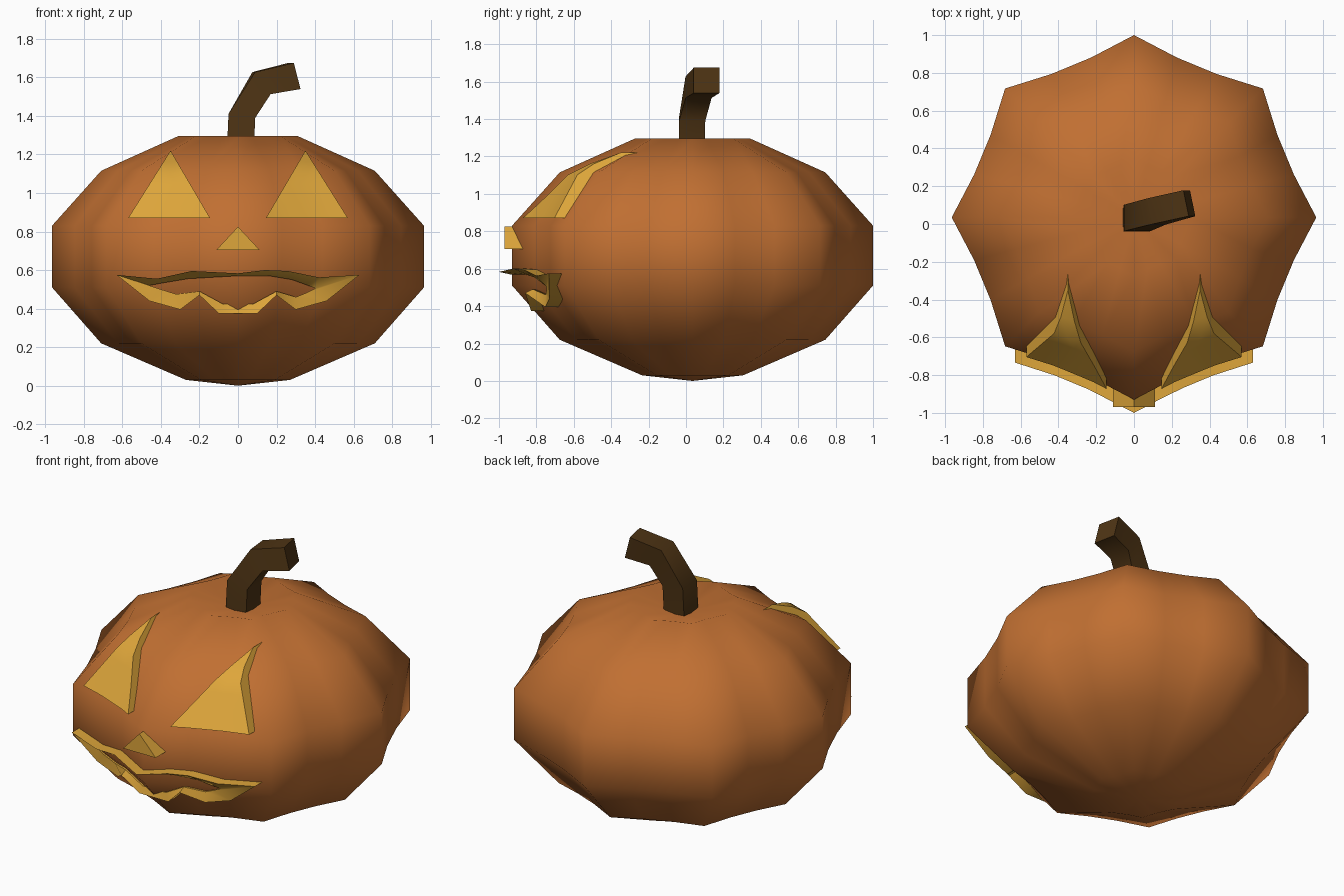
import bpy, bmesh, math
from mathutils import Vector
from mathutils.bvhtree import BVHTree

if "Cube" in bpy.data.objects:
    bpy.data.objects.remove(bpy.data.objects["Cube"])


def material(name, rgb):
    m = bpy.data.materials.new(name)
    m.diffuse_color = (*rgb, 1)
    m.use_nodes = True
    m.node_tree.nodes["Principled BSDF"].inputs["Base Color"].default_value = m.diffuse_color
    return m


ORANGE = material("pumpkin orange", (0.53, 0.16, 0.032))
YELLOW = material("glowing yellow", (0.73, 0.38, 0.043))
BROWN = material("stem brown", (0.076, 0.034, 0.007))


def add_object(name, bm, mat, angle):
    bmesh.ops.recalc_face_normals(bm, faces=bm.faces)
    me = bpy.data.meshes.new(name)
    bm.to_mesh(me)
    me.materials.append(mat)
    ob = bpy.data.objects.new(name, me)
    bpy.context.collection.objects.link(ob)
    bpy.ops.object.select_all(action='DESELECT')
    ob.select_set(True)
    bpy.context.view_layer.objects.active = ob
    bpy.ops.object.shade_smooth_by_angle(angle=math.radians(angle))
    return ob


def loft(bm, rings):
    for a, b in zip(rings, rings[1:]):
        for i in range(len(a)):
            j = (i + 1) % len(a)
            bm.faces.new((a[i], a[j], b[j], b[i]))


# Pumpkin body: eight lobes, three segments each, dipped at the top
CY = 0.035
PROFILE = [(0.27, 0.03), (0.71, 0.22), (0.965, 0.51), (0.965, 0.83), (0.71, 1.115), (0.31, 1.295)]
bm = bmesh.new()
rings = []
for r, z in PROFILE:
    ring = []
    for k in range(24):
        a = math.tau * k / 24
        rr = r * (1 if k % 3 == 0 else 0.908)
        ring.append(bm.verts.new((rr * math.cos(a), CY + rr * math.sin(a), z)))
    rings.append(ring)
loft(bm, rings)
for ring, z in ((rings[0], 0.0), (rings[-1], 1.22)):
    pole = bm.verts.new((0, CY, z))
    for i in range(24):
        bm.faces.new((ring[i], ring[(i + 1) % 24], pole))
bm.normal_update()
tree = BVHTree.FromBMesh(bm)
add_object("pumpkin_body", bm, ORANGE, 80)


def surface_y(x, z):
    hit = tree.ray_cast(Vector((x, -3, z)), Vector((0, 1, 0)))[0]
    return hit.y if hit else -0.25


def thicken(bm, depth):
    """Add side walls running back from the open border to the skin."""
    border = [e for e in bm.edges if e.is_boundary]
    new = bmesh.ops.extrude_edge_only(bm, edges=border)["geom"]
    for v in new:
        if isinstance(v, bmesh.types.BMVert):
            v.co.y = max(v.co.y, surface_y(v.co.x, v.co.z) + depth)


# Stem: bent square bar
bm = bmesh.new()
STATIONS = [((0.01, 0.03, 1.17), (-1, 0, 0), (0, 1, 0)),
            ((0.02, 0.033, 1.40), (-1, 0, 0.15), (0, 1, 0)),
            ((0.122, 0.067, 1.57), (-0.58, 0, 0.82), (-0.1, 1, 0)),
            ((0.293, 0.11, 1.607), (-0.25, 0, 0.97), (-0.2, 0.98, 0))]
rings = []
for c, n, s in STATIONS:
    c, n, s = Vector(c), Vector(n).normalized() * 0.07, Vector(s).normalized() * 0.07
    rings.append([bm.verts.new(c + n * i + s * j) for i, j in ((1, 1), (1, -1), (-1, -1), (-1, 1))])
loft(bm, rings)
bm.faces.new(rings[0])
bm.faces.new(rings[-1])
add_object("stem", bm, BROWN, 60)

# Eyes: triangles laid over the curved skin
N = 6
for name, side in (("left_eye", -1), ("right_eye", 1)):
    bm = bmesh.new()
    rows = []
    for i in range(N + 1):
        t = i / N
        z = 1.22 - 0.35 * t
        row = []
        for j in range(i + 1):
            u = j / i if i else 0
            x = side * (0.35 + t * (-0.205 + 0.425 * u))
            row.append(bm.verts.new((x, surface_y(x, z) - 0.055 - 0.1 * (z - 0.87), z)))
        rows.append(row)
    for a, b in zip(rows, rows[1:]):
        for j in range(len(a)):
            bm.faces.new((a[j], b[j], b[j + 1]))
            if j:
                bm.faces.new((a[j - 1], b[j], a[j]))
    thicken(bm, 0.02)
    add_object(name, bm, YELLOW, 50)

# Nose: small triangular block
bm = bmesh.new()
bm.faces.new([bm.verts.new((x, -0.97, z)) for x, z in ((-0.112, 0.705), (0.112, 0.705), (0, 0.825))])
thicken(bm, 0.02)
add_object("nose", bm, YELLOW, 50)

# Mouth: jagged raised rim, outer point paired with inner point
RIM = [((-0.63, 0.575), (-0.46, 0.52)), ((-0.42, 0.555), (-0.38, 0.535)),
       ((-0.24, 0.595), (-0.26, 0.555)), ((0, 0.583), (0, 0.57)),
       ((0.14, 0.6), (0.16, 0.57)), ((0.26, 0.595), (0.28, 0.55)),
       ((0.42, 0.562), (0.35, 0.525)), ((0.63, 0.575), (0.4, 0.505)),
       ((0.46, 0.44), (0.35, 0.48)), ((0.3, 0.395), (0.3, 0.46)),
       ((0.2, 0.47), (0.2, 0.49)), ((0.1, 0.375), (0.08, 0.425)),
       ((-0.1, 0.375), (-0.08, 0.425)), ((-0.2, 0.47), (-0.2, 0.49)),
       ((-0.3, 0.395), (-0.32, 0.475)), ((-0.46, 0.44), (-0.4, 0.5))]
bm = bmesh.new()
outer = [bm.verts.new((x, max(-1.0, surface_y(x, z) - 0.07), z)) for (x, z), _ in RIM]
inner = [bm.verts.new((x, surface_y(x, z) - 0.012, z)) for _, (x, z) in RIM]
loft(bm, [outer, inner])
thicken(bm, 0.02)
add_object("mouth", bm, YELLOW, 50)
